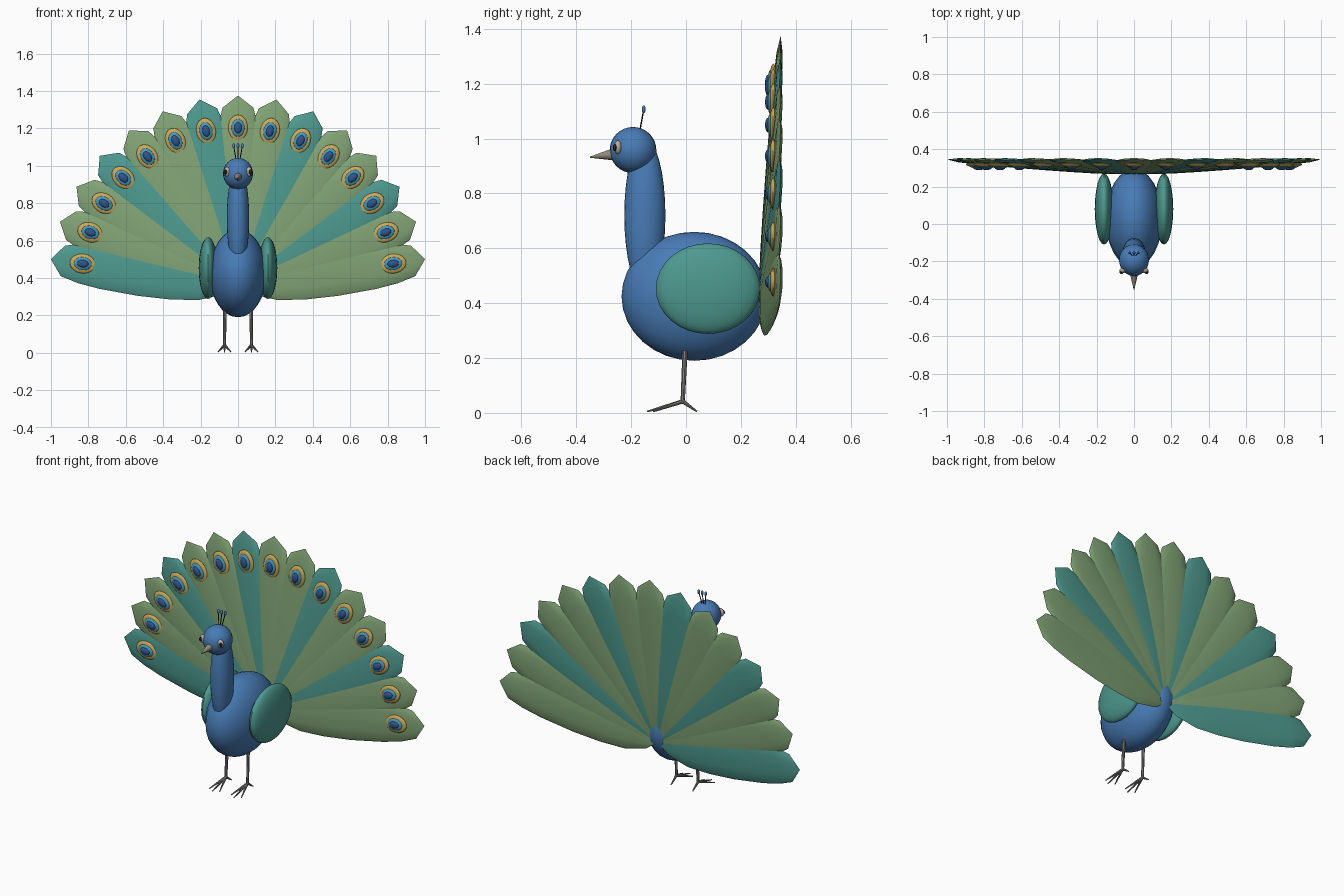
import bpy, bmesh, math
from mathutils import Vector, Matrix

cube = bpy.data.objects.get("Cube")
if cube:
    bpy.data.objects.remove(cube, do_unlink=True)


def material(name, r, g, b):
    m = bpy.data.materials.new(name)
    m.use_nodes = True
    m.diffuse_color = (r, g, b, 1)
    m.node_tree.nodes["Principled BSDF"].inputs["Base Color"].default_value = (r, g, b, 1)
    return m


BLUE = material("body blue", .065, .2, .47)
TEAL = material("teal", .075, .32, .275)
GREEN = material("feather green", .22, .37, .18)
GOLD = material("gold", .6, .4, .1)
SKY = material("spot blue", .06, .32, .5)
NAVY = material("navy", .03, .09, .27)
GREY = material("leg grey", .24, .23, .22)
HORN = material("beak horn", .3, .26, .21)
CREAM = material("eye cream", .5, .42, .34)
BLACK = material("black", .012, .012, .015)


def finish(bm, name, mat):
    mesh = bpy.data.meshes.new(name)
    bmesh.ops.recalc_face_normals(bm, faces=bm.faces)
    bm.to_mesh(mesh)
    bm.free()
    obj = bpy.data.objects.new(name, mesh)
    bpy.context.collection.objects.link(obj)
    mesh.materials.append(mat)
    bpy.ops.object.select_all(action='DESELECT')
    obj.select_set(True)
    bpy.context.view_layer.objects.active = obj
    bpy.ops.object.shade_smooth_by_angle(angle=math.radians(40))
    return obj


def ellipsoid(name, center, radii, mat, segments=24, rings=16, turn=0):
    bm = bmesh.new()
    bmesh.ops.create_uvsphere(bm, u_segments=segments, v_segments=rings, radius=1)
    bm.transform(Matrix.Translation(center) @ Matrix.Rotation(turn, 4, 'Y')
                 @ Matrix.Diagonal((*radii, 1)))
    return finish(bm, name, mat)


def rod(name, start, end, r1, r2, mat, sides=8):
    a, b = Vector(start), Vector(end)
    bm = bmesh.new()
    bmesh.ops.create_cone(bm, cap_ends=True, segments=sides, radius1=r1,
                          radius2=r2, depth=(b - a).length)
    bm.transform(Matrix.Translation((a + b) / 2)
                 @ (b - a).to_track_quat('Z', 'Y').to_matrix().to_4x4())
    return finish(bm, name, mat)


# Body, neck, head and beak
ellipsoid("body", (0, .03, .425), (.152, .265, .235), BLUE)
ellipsoid("neck", (0, -.15, .72), (.06, .075, .28), BLUE)
ellipsoid("head", (0, -.193, .958), (.08, .085, .084), BLUE)
rod("beak", (0, -.265, .942), (0, -.35, .932), .022, .002, HORN, 12)

# Paired parts
for side, s in (("left", 1), ("right", -1)):
    ellipsoid(side + "_wing", (s * .16, .08, .453), (.05, .19, .165), TEAL)
    ellipsoid(side + "_eye", (s * .058, -.248, .968), (.02, .014, .025), CREAM, 16, 10)
    ellipsoid(side + "_pupil", (s * .067, -.258, .967), (.01, .009, .013), BLACK, 12, 8)
    ankle = (s * .072, -.012, .042)
    rod(side + "_leg", (s * .07, -.003, .24), ankle, .01, .008, GREY)
    ellipsoid(side + "_ankle", ankle, (.009, .009, .009), GREY, 8, 6)
    for toe, dx, y in (("inner", -.034, -.12), ("middle", 0, -.142),
                       ("outer", .034, -.12), ("back", 0, .04)):
        rod(f"{side}_{toe}_toe", ankle, (s * (.072 + dx), y, .005), .008, .003, GREY)

# Head crest
for i in (-1, 0, 1):
    rod("crest_stem", (i * .01, -.168, 1.03), (i * .022, -.155, 1.1), .0025, .0025, BLACK, 6)
    ellipsoid("crest_tip", (i * .023, -.154, 1.107), (.008, .007, .014), BLUE, 10, 8)

# Tail fan: distance from the pivot and half width of one feather
PIVOT_Z, ROOT_Y, LEAN = .366, .27, .075
PROFILE = [(.07, .065), (.2, .112), (.35, .128), (.52, .132),
           (.73, .122), (.85, .107), (.945, .082)]
SIDES, COUNT = 12, 15


def feather(name, turn, mat):
    bm = bmesh.new()
    rings = []
    for r, w in PROFILE:
        ring = []
        for k in range(SIDES):
            a = math.tau * k / SIDES
            ring.append(bm.verts.new((w * math.cos(a), ROOT_Y + LEAN * r + w * .14 * math.sin(a), r)))
        rings.append(ring)
    root = bm.verts.new((0, ROOT_Y, 0))
    tip = bm.verts.new((0, ROOT_Y + LEAN, 1.009))
    for k in range(SIDES):
        n = (k + 1) % SIDES
        bm.faces.new((root, rings[0][k], rings[0][n]))
        bm.faces.new((tip, rings[-1][n], rings[-1][k]))
        for low, high in zip(rings, rings[1:]):
            bm.faces.new((low[k], high[k], high[n], low[n]))
    bm.transform(Matrix.Translation((0, 0, PIVOT_Z)) @ Matrix.Rotation(turn, 4, 'Y'))
    finish(bm, name, mat)


for i in range(COUNT):
    turn = math.radians(82.4) * (2 * i / (COUNT - 1) - 1)
    feather("tail_feather", turn, TEAL if i % 3 == 0 else GREEN)
    x, z = .837 * math.sin(turn), PIVOT_Z + .837 * math.cos(turn)
    # Stacked eye spot on the front of each feather
    for part, y, w, h, d, mat in (("spot_rim", .318, .052, .07, .014, GOLD),
                                  ("spot_ring", .309, .035, .048, .012, SKY),
                                  ("spot_center", .3, .02, .03, .012, NAVY)):
        ellipsoid(part, (x, y, z), (w, d, h), mat, 20, 12, turn)
